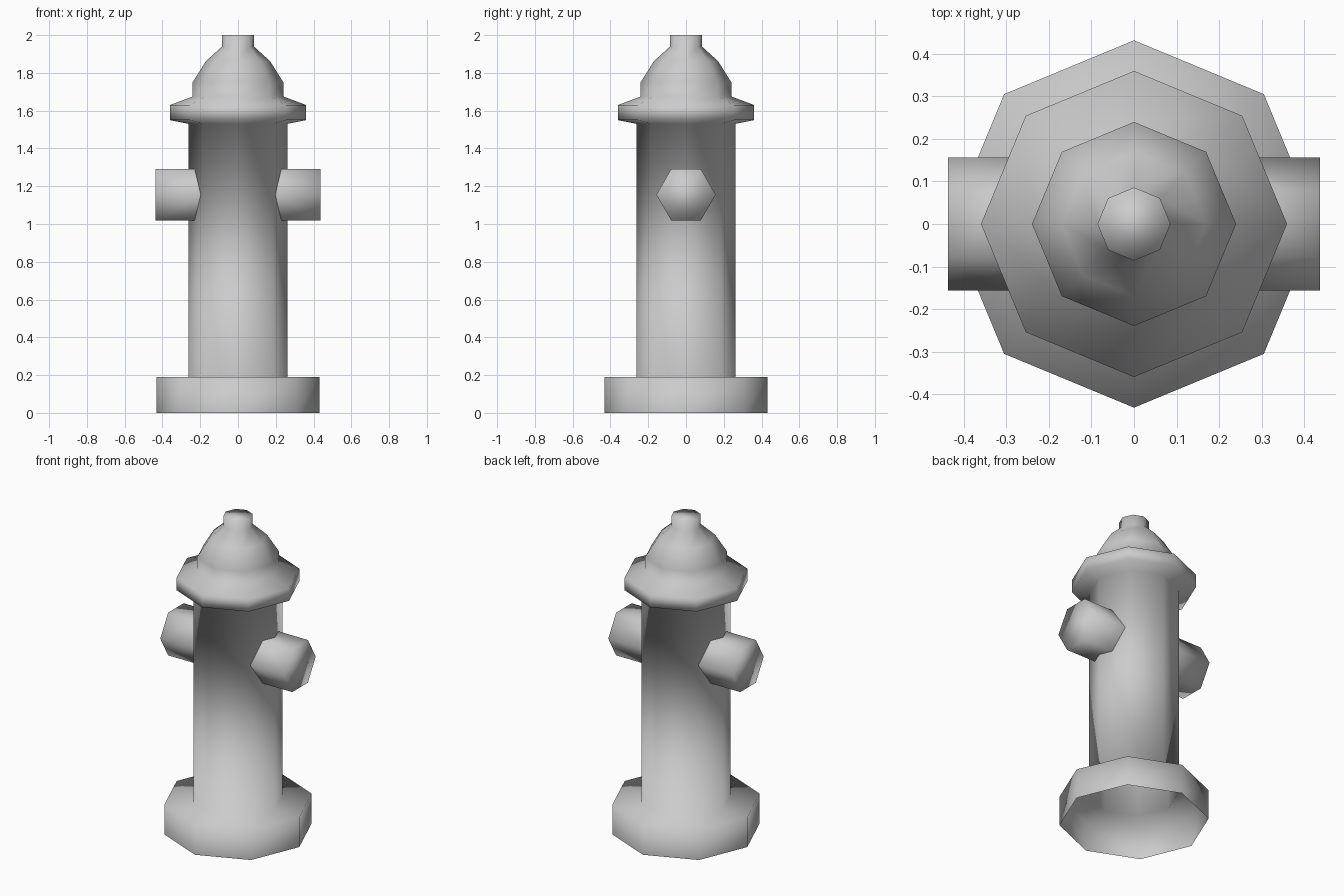
import bpy, bmesh
from math import sin, cos, pi, tan

if "Cube" in bpy.data.objects:
    bpy.data.objects.remove(bpy.data.objects["Cube"])


def finish(bm, name):
    bmesh.ops.recalc_face_normals(bm, faces=bm.faces)
    for f in bm.faces:
        f.smooth = True
    mesh = bpy.data.meshes.new(name)
    bm.to_mesh(mesh)
    bm.free()
    obj = bpy.data.objects.new(name, mesh)
    bpy.context.collection.objects.link(obj)
    return obj


def bridge(bm, a, b):
    n = len(a)
    for i in range(n):
        j = (i + 1) % n
        bm.faces.new((a[i], a[j], b[j], b[i]))


# Eight-sided body: foot (open below), barrel, flange, dome and top knob
profile = [(0.432, 0), (0.432, 0.19), (0.262, 0.19), (0.262, 1.53),
           (0.36, 1.55), (0.36, 1.63), (0.24, 1.675), (0.24, 1.75),
           (0.17, 1.862), (0.086, 1.938), (0.086, 2.0)]
bm = bmesh.new()
rings = [[bm.verts.new((r * cos(i * pi / 4), r * sin(i * pi / 4), z))
          for i in range(8)] for r, z in profile]
for lower, upper in zip(rings, rings[1:]):
    bridge(bm, lower, upper)
bm.faces.new(rings[-1])
finish(bm, "hydrant_body")

# Hexagonal side outlets, inner rims seated on the barrel faces
for side, name in ((1, "outlet_right"), (-1, "outlet_left")):
    bm = bmesh.new()
    inner, outer = [], []
    for i in range(6):
        y, z = 0.157 * cos(i * pi / 3), 1.155 + 0.157 * sin(i * pi / 3)
        seat = 0.262 - abs(y) * tan(pi / 8)
        inner.append(bm.verts.new((side * seat, y, z)))
        outer.append(bm.verts.new((side * 0.438, y, z)))
    bridge(bm, inner, outer)
    cap = bm.faces.new(outer)
    bmesh.ops.recalc_face_normals(bm, faces=bm.faces)
    finish(bm, name)
